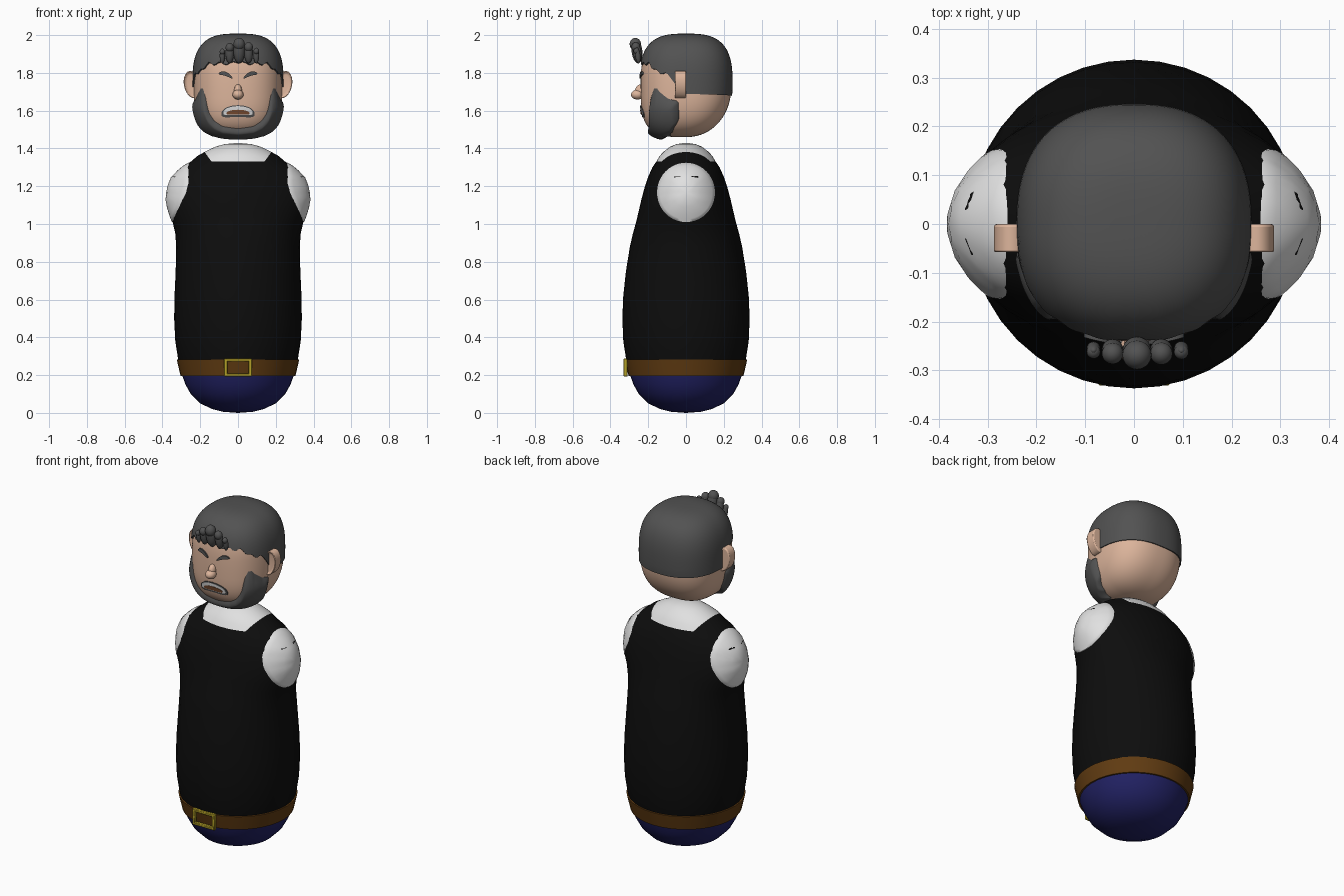
import bpy, bmesh
from math import sin, cos, asin, pi, sqrt, radians
from mathutils import Vector, Matrix

if "Cube" in bpy.data.objects:
    bpy.data.objects.remove(bpy.data.objects["Cube"])


def material(name, rgb):
    m = bpy.data.materials.new(name)
    m.use_nodes = True
    m.diffuse_color = (*rgb, 1)
    m.node_tree.nodes["Principled BSDF"].inputs["Base Color"].default_value = (*rgb, 1)
    return m


SKIN = material("skin", (0.72, 0.46, 0.33))
HAIR = material("dark grey hair", (0.085, 0.085, 0.085))
WHITE = material("white", (0.75, 0.75, 0.75))
BLACK = material("black cloth", (0.004, 0.004, 0.004))
BLUE = material("navy cloth", (0.016, 0.016, 0.13))
BROWN = material("brown leather", (0.12, 0.045, 0.006))
GOLD = material("gold", (0.45, 0.35, 0.02))
MOUTH = material("mouth brown", (0.2, 0.075, 0.03))


def finish(name, bm, mats, rule=None, angle=50):
    bmesh.ops.remove_doubles(bm, verts=bm.verts, dist=0.0002)
    bmesh.ops.recalc_face_normals(bm, faces=bm.faces)
    if rule:
        for f in bm.faces:
            f.material_index = rule(f.calc_center_median())
    me = bpy.data.meshes.new(name)
    bm.to_mesh(me)
    bm.free()
    ob = bpy.data.objects.new(name, me)
    bpy.context.collection.objects.link(ob)
    for m in mats:
        me.materials.append(m)
    bpy.ops.object.select_all(action="DESELECT")
    ob.select_set(True)
    bpy.context.view_layer.objects.active = ob
    bpy.ops.object.shade_smooth_by_angle(angle=radians(angle))
    return ob


def skin_rows(rows, closed=True, loop_rows=False):
    """Join rows of points into a quad surface."""
    bm = bmesh.new()
    vs = [[bm.verts.new(p) for p in r] for r in rows]
    n = len(rows[0])
    for i in range(len(rows) - (0 if loop_rows else 1)):
        a, b = vs[i], vs[(i + 1) % len(vs)]
        for j in range(n if closed else n - 1):
            k = (j + 1) % n
            bm.faces.new((a[j], a[k], b[k], b[j]))
    return bm


def interp(table, t, col=1):
    for a, b in zip(table, table[1:]):
        if t <= b[0]:
            return a[col] + (b[col] - a[col]) * max(0, t - a[0]) / (b[0] - a[0])
    return table[-1][col]


def spow(v, e):
    return abs(v) ** e * (1 if v >= 0 else -1)


# Body: elliptical rings of height, half width, half depth
BODY = [(0, 0, 0), (0.006, 0.08, 0.08), (0.02, 0.135, 0.135), (0.05, 0.2, 0.2),
        (0.1, 0.25, 0.25), (0.15, 0.278, 0.278), (0.2, 0.296, 0.296), (0.24, 0.306, 0.306),
        (0.29, 0.318, 0.318), (0.38, 0.332, 0.332), (0.5, 0.338, 0.337), (0.62, 0.336, 0.332),
        (0.75, 0.33, 0.318), (0.88, 0.327, 0.297), (0.95, 0.332, 0.281), (1.01, 0.346, 0.264),
        (1.07, 0.369, 0.25), (1.13, 0.38, 0.236), (1.19, 0.374, 0.22), (1.25, 0.35, 0.2),
        (1.3, 0.3, 0.178), (1.33, 0.25, 0.157), (1.36, 0.215, 0.14), (1.385, 0.17, 0.116),
        (1.41, 0.118, 0.083), (1.423, 0.07, 0.05), (1.43, 0, 0)]
SEG = 40


def ring(rx, ry, z):
    return [(rx * cos(2 * pi * j / SEG), ry * sin(2 * pi * j / SEG), z) for j in range(SEG)]


bm = skin_rows([ring(rx, ry, z) for z, rx, ry in BODY])
for s in (-1, 1):  # neckline edges
    bmesh.ops.bisect_plane(bm, geom=bm.verts[:] + bm.edges[:] + bm.faces[:],
                           plane_co=(s * 0.14, 0, 1.33), plane_no=(s * 0.055, 0, -0.04))


def body_rule(c):
    if c.z < 0.24:
        return 1
    return 2 if c.z > 1.33 and abs(c.x) < 0.14 + (c.z - 1.33) * 0.727 else 0


finish("body", bm, [BLACK, BLUE, WHITE], body_rule, 80)

# Bare shoulders: round patches following the body surface
for s, side in ((1, "left"), (-1, "right")):
    rows = []
    for rho, off in ((0, 0.004), (0.25, 0.004), (0.5, 0.004), (0.75, 0.004), (0.9, 0.004), (1, 0.004), (1.01, -0.01)):
        row = []
        for j in range(40):
            a = 2 * pi * j / 40
            y, z = 0.153 * rho * cos(a), 1.167 + 0.157 * rho * sin(a)
            x = interp(BODY, z) * sqrt(max(0, 1 - (y / interp(BODY, z, 2)) ** 2))
            row.append((s * (x + off), y, z))
        rows.append(row)
    finish(side + "_shoulder", skin_rows(rows), [WHITE], angle=60)

# Belt and buckle
finish("belt", skin_rows([ring(r, r, z) for r, z in
       ((0.29, 0.196), (0.304, 0.196), (0.314, 0.238), (0.324, 0.282), (0.31, 0.284))]), [BROWN], angle=40)


def box(bm, centre, size):
    bmesh.ops.create_cube(bm, size=1, matrix=Matrix.Translation(centre) @ Matrix.Diagonal((*size, 1)))


bm = bmesh.new()
for s in (-1, 1):
    box(bm, (s * 0.065, -0.32, 0.24), (0.019, 0.022, 0.096))
    box(bm, (0, -0.32, 0.24 + s * 0.0395), (0.13, 0.022, 0.017))
ob = finish("buckle", bm, [GOLD], angle=30)
bev = ob.modifiers.new("bevel", "BEVEL")
bev.width = 0.004

# Head: rounded block, fuller at the chin than at the nape
CZ, RX, RY, RZ, M = 1.73, 0.235, 0.24, 0.27, 2.4


def n_of(phi, z):
    return 3.0 if z >= CZ else 2.8 + 0.7 * cos(phi)


def head_z(phi, z, off=0.0):
    """Point on the head at turn phi from the front and height z."""
    n = n_of(phi, z)
    r = max(0, 1 - min(1, abs(z - CZ) / RZ) ** n) ** (1 / n)
    p = Vector((RX * r * spow(sin(phi), 2 / M), -RY * r * spow(cos(phi), 2 / M), z - CZ))
    return p * (1 + off / RY) + Vector((0, 0, CZ))


def elev(t, phi):
    n = n_of(phi, CZ + t)
    return CZ + RZ * spow(sin(t), 2 / n)


def elev_of(phi, z):
    return asin(spow(max(-1, min(1, (z - CZ) / RZ)), n_of(phi, z) / 2))


TURN = [2 * pi * j / 96 - pi for j in range(96)]
finish("head", skin_rows([[head_z(p, elev(-pi / 2 + pi * i / 40, p)) for p in TURN]
                          for i in range(41)]), [SKIN], angle=80)

# Hair cap above a wavy hairline
HAIRLINE = [(0, 1.85), (0.7, 1.845), (0.9, 1.81), (1.25, 1.79), (1.4, 1.74), (1.5, 1.69), (pi, 1.68)]


def hairline(p):
    wave = 0.008 * sin(abs(p) * 22) if abs(p) < 1.2 else 0
    return interp(HAIRLINE, abs(p)) + wave


rows = [[head_z(p, hairline(p), -0.008) for p in TURN]]
for i in range(25):
    rows.append([head_z(p, elev(e + (pi / 2 - e) * i / 24, p), 0.007)
                 for p in TURN for e in [elev_of(p, hairline(p))]])
finish("hair", skin_rows(rows), [HAIR], angle=60)

# Beard: padded band from ear to ear
UPPER = [(0, 1.508), (0.35, 1.52), (0.55, 1.55), (0.68, 1.6), (0.76, 1.7), (0.84, 1.765),
         (0.95, 1.765), (1.1, 1.71), (1.25, 1.675), (1.42, 1.66), (1.48, 1.64)]
LOWER = [(0, 1.463), (0.9, 1.466), (1.2, 1.485), (1.4, 1.53), (1.48, 1.57)]
COLS, ROWS = 90, 16
rows = []
for i in range(ROWS + 1):
    row = []
    for j in range(COLS + 1):
        u, v = j / COLS, i / ROWS
        p = (2 * u - 1) * 1.48
        e0, e1 = elev_of(p, interp(LOWER, abs(p))), elev_of(p, interp(UPPER, abs(p)))
        edge = min(1, 5 * min(v, 1 - v), 20 * min(u, 1 - u))
        row.append(head_z(p, elev(e0 + (e1 - e0) * v, p), -0.012 + 0.032 * sqrt(edge)))
    rows.append(row)
finish("beard", skin_rows(rows, closed=False), [HAIR], angle=70)


# Thin face plates that follow the head
def face_point(x, z, off):
    n = 3.0 if z >= CZ else 3.5
    r = (1 - (abs(z - CZ) / RZ) ** n) ** (1 / n)
    return (x, -RY * (r ** M - (abs(x) / RX) ** M) ** (1 / M) - off, z)


def plate(name, fn, mat, off):
    rows = []
    for rho, o in ((0, off), (0.35, off), (0.7, off), (1, off), (1, -0.004)):
        rows.append([face_point(*fn(rho, 2 * pi * j / 32), o) for j in range(32)])
    finish(name, skin_rows(rows), [mat], angle=40)


def arch(w, h, zc):
    def fn(rho, a):
        x = w * rho * spow(cos(a), 0.75)
        return x, zc + h * rho * spow(sin(a), 0.75) - 2 * x * x
    return fn


def brow(s):
    def fn(rho, a):
        u = rho * cos(a)
        return s * (0.066 + 0.037 * u), 1.795 + 0.012 * u - 0.012 * u * u + 0.011 * rho * sin(a)
    return fn


plate("lips", arch(0.088, 0.031, 1.598), HAIR, 0.004)
plate("teeth", arch(0.078, 0.023, 1.601), WHITE, 0.006)
plate("mouth_opening", arch(0.062, 0.012, 1.593), MOUTH, 0.008)
for s, side in ((1, "left"), (-1, "right")):
    plate(side + "_brow", brow(s), HAIR, 0.008)


def ball(name, centre, radii, mat, tilt=0.0):
    bm = bmesh.new()
    m = Matrix.Translation(centre) @ Matrix.Rotation(tilt, 4, "X") @ Matrix.Diagonal((*radii, 1))
    bmesh.ops.create_uvsphere(bm, u_segments=20, v_segments=14, radius=1, matrix=m)
    finish(name, bm, [mat], angle=80)


# Nose
ball("nose_tip", (0, -0.257, 1.685), (0.029, 0.034, 0.026), SKIN)
ball("nose_bridge", (0, -0.242, 1.705), (0.021, 0.028, 0.035), SKIN, -0.25)

# Standing curls at the forehead
for i, (x, r, h) in enumerate(((-0.083, 0.014, 0.04), (-0.044, 0.022, 0.054), (0.006, 0.03, 0.066),
                               (0.056, 0.023, 0.056), (0.097, 0.015, 0.042))):
    ball("curl_%d" % (i + 1), (x, -0.255 - 0.3 * (r - 0.014), 1.85 + h), (r, r * 0.95, h), HAIR, 0.12)
    ball("curl_tip_%d" % (i + 1), (x, -0.262 - 0.4 * (r - 0.014), 1.85 + 1.55 * h), (r, r, r * 1.1), HAIR)

# Ears: thick rounded discs with a hollow in front
for s, side in ((1, "left"), (-1, "right")):
    bm = bmesh.new()
    m = (Matrix.Translation((s * 0.243, -0.03, 1.738)) @ Matrix.Rotation(s * 0.2, 4, "Y")
         @ Matrix.Diagonal((0.043, 1, 0.073, 1)) @ Matrix.Rotation(pi / 2, 4, "X"))
    bmesh.ops.create_cone(bm, cap_ends=True, segments=28, radius1=1, radius2=1, depth=0.06, matrix=m)
    front = min(bm.faces, key=lambda f: f.calc_center_median().y)
    bmesh.ops.inset_region(bm, faces=[front], thickness=0.014)
    bmesh.ops.translate(bm, verts=front.verts, vec=(0, 0.012, 0))
    ob = finish(side + "_ear", bm, [SKIN], angle=60)
    bev = ob.modifiers.new("bevel", "BEVEL")
    bev.width, bev.segments = 0.006, 2
